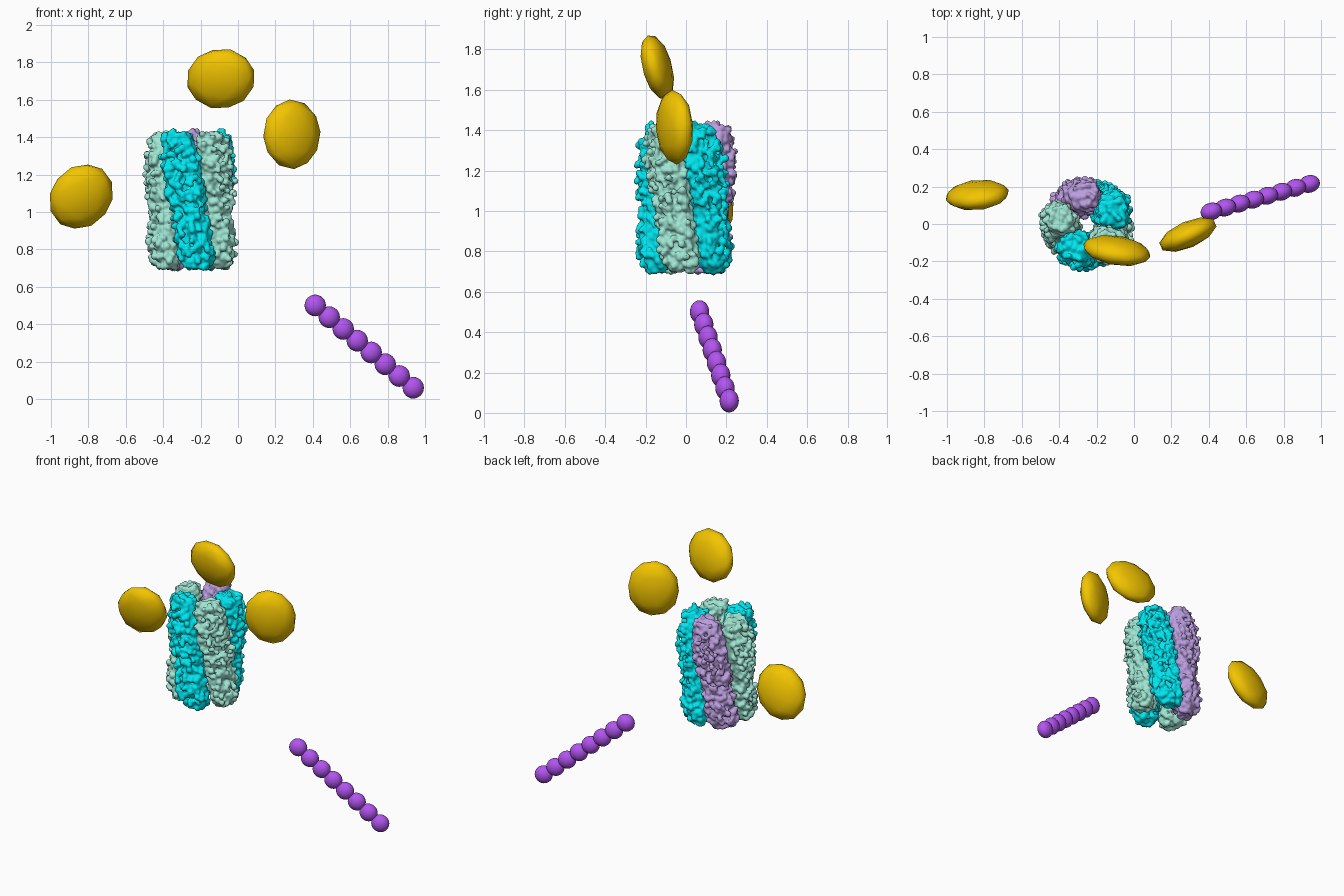
import bpy, bmesh, math, random
from mathutils import Vector, Matrix

if "Cube" in bpy.data.objects:
    bpy.data.objects.remove(bpy.data.objects["Cube"])

random.seed(4)


def material(name, rgb):
    m = bpy.data.materials.new(name)
    m.diffuse_color = (*rgb, 1)
    m.use_nodes = True
    m.node_tree.nodes["Principled BSDF"].inputs["Base Color"].default_value = m.diffuse_color
    return m


CYAN = material("cyan", (0.0, 0.80, 0.88))
MINT = material("mint", (0.35, 0.80, 0.66))
LILAC = material("lilac", (0.50, 0.34, 0.74))
GOLD = material("gold", (0.90, 0.56, 0.0))
PURPLE = material("purple", (0.45, 0.09, 0.88))


def finish(bm, name, mat):
    for f in bm.faces:
        f.smooth = True
    me = bpy.data.meshes.new(name)
    bm.to_mesh(me)
    bm.free()
    me.materials.append(mat)
    ob = bpy.data.objects.new(name, me)
    bpy.context.collection.objects.link(ob)
    return ob


def ball(bm, centre, size, rot=Matrix.Identity(4), sub=2):
    m = Matrix.Translation(centre) @ rot @ Matrix.Diagonal((*size, 1))
    bmesh.ops.create_icosphere(bm, subdivisions=sub, radius=1, matrix=m)


# Subunit section by height: z, centre radius, radial half, tangential half
PROFILE = [(0.71, .148, .045, .058), (0.75, .150, .078, .084),
           (0.86, .150, .084, .088), (0.96, .146, .076, .082),
           (1.00, .142, .074, .080), (1.08, .146, .086, .090),
           (1.20, .148, .098, .098), (1.33, .148, .088, .090),
           (1.415, .146, .062, .064)]


def section(z):
    for a, b in zip(PROFILE, PROFILE[1:]):
        if z <= b[0]:
            t = (z - a[0]) / (b[0] - a[0])
            return [p + (q - p) * t for p, q in zip(a[1:], b[1:])]
    return PROFILE[-1][1:]


def place(angle, z, r, t):
    # the ring of subunits twists with height
    th = math.radians(angle - 60 * (z - 1.07))
    c, s = math.cos(th), math.sin(th)
    return Vector((-0.247 + r * c - t * s, r * s + t * c, z))


def subunit(name, angle, mat):
    bm = bmesh.new()
    # solid core
    z = 0.75
    while z < 1.39:
        r, hr, ht = section(z)
        for k in (-0.4, 0, 0.4):
            ball(bm, place(angle, z, r, k * ht), (.74 * hr,) * 3, sub=1)
        z += 0.03
    # knobbly skin of small overlapping lumps
    rows, cols = 27, 16
    for i in range(rows):
        for j in range(cols):
            z = 0.715 + 0.69 * i / (rows - 1) + random.uniform(-.014, .014)
            r, hr, ht = section(z)
            a = 2 * math.pi * (j + i % 2 / 2 + random.uniform(-.45, .45)) / cols
            k = random.uniform(.74, 1.12)
            # wedge shape: narrower towards the pore
            w = ht * (1 + .22 * math.cos(a))
            p = place(angle, z, r + k * hr * math.cos(a), k * w * math.sin(a))
            ball(bm, p, (random.uniform(.015, .024),) * 3, sub=1)
    # ragged loops on the upper and lower ends
    for end, step in ((1.405, .014), (0.71, -.002)):
        for _ in range(4):
            r, hr, ht = section(end)
            u, v = random.uniform(-.8, .9) * hr, random.uniform(-.9, .9) * ht
            for n in range(random.choice((1, 2, 3))):
                ball(bm, place(angle, end + n * step, r + u, v), (.018,) * 3, sub=1)
    ob = finish(bm, name, mat)
    rm = ob.modifiers.new("merge", 'REMESH')
    rm.mode = 'VOXEL'
    rm.voxel_size = 0.0075
    rm.use_smooth_shade = True
    sm = ob.modifiers.new("soften", 'SMOOTH')
    sm.factor = 0.5
    sm.iterations = 1


# Five-part channel
for n, (name, mat) in enumerate([("front_subunit", CYAN), ("front_right_subunit", MINT),
                                 ("back_right_subunit", CYAN), ("back_subunit", LILAC),
                                 ("left_subunit", MINT)]):
    subunit(name, -100 + 72 * n, mat)

# Flattened golden discs: centre, then spin, pitch and yaw in degrees
DISCS = [("left_disc", (-0.838, 0.155, 1.082), 35, 14, 8),
         ("top_disc", (-0.092, -0.142, 1.712), 75, 14, -8),
         ("right_disc", (0.288, -0.057, 1.415), -5, 2, 24)]
for name, c, spin, pitch, yaw in DISCS:
    bm = bmesh.new()
    rot = Matrix.Rotation(math.radians(yaw), 4, 'Z') @ \
        Matrix.Rotation(math.radians(pitch), 4, 'X') @ \
        Matrix.Rotation(math.radians(spin), 4, 'Y')
    ball(bm, c, (0.166, 0.071, 0.187), rot)
    finish(bm, name, GOLD)

# Slanting chain of beads
start, end = Vector((0.413, 0.067, 0.50)), Vector((0.937, 0.214, 0.06))
yaw = Matrix.Rotation(math.radians(16), 4, 'Z')
for i in range(8):
    bm = bmesh.new()
    ball(bm, start.lerp(end, i / 7), (0.058, 0.047, 0.058), yaw, sub=3)
    finish(bm, f"chain_bead_{i + 1}", PURPLE)
